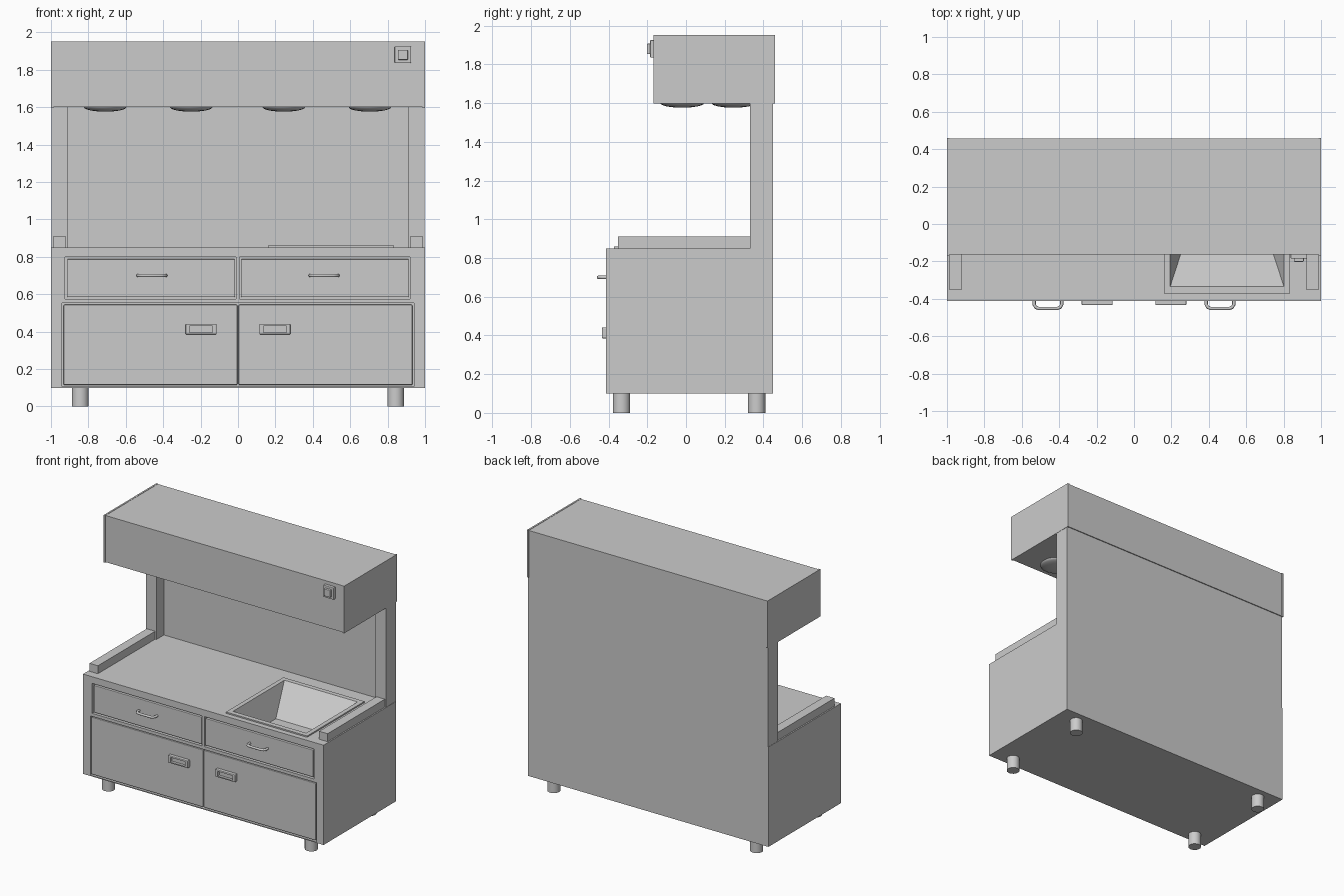
import bpy, bmesh, math
from mathutils import Vector

if "Cube" in bpy.data.objects:
    bpy.data.objects.remove(bpy.data.objects["Cube"])


def add_mesh(name, bm):
    bmesh.ops.recalc_face_normals(bm, faces=bm.faces)
    me = bpy.data.meshes.new(name)
    bm.to_mesh(me)
    bm.free()
    ob = bpy.data.objects.new(name, me)
    bpy.context.collection.objects.link(ob)
    return ob


def box(name, x0, x1, y0, y1, z0, z1, bevel=0.0, inset=(0, 0)):
    """Box from limits; inset tapers the bottom face in x and y."""
    bm = bmesh.new()
    bmesh.ops.create_cube(bm, size=1)
    for v in bm.verts:
        low = v.co.z < 0
        ix, iy = inset if low else (0, 0)
        v.co = Vector((x0 + ix if v.co.x < 0 else x1 - ix,
                       y0 + iy if v.co.y < 0 else y1 - iy,
                       z0 if low else z1))
    if bevel:
        bmesh.ops.bevel(bm, geom=bm.edges[:], offset=bevel, segments=2,
                        profile=0.5, affect='EDGES')
    return add_mesh(name, bm)


def cut(ob, cutter):
    cutter.hide_render = True
    m = ob.modifiers.new("cut", 'BOOLEAN')
    m.operation = 'DIFFERENCE'
    m.solver = 'EXACT'
    m.object = cutter
    bpy.context.view_layer.objects.active = ob
    bpy.ops.object.modifier_apply(modifier=m.name)


def discard(ob):
    bpy.data.objects.remove(ob, do_unlink=True)


def smooth(ob):
    bpy.ops.object.select_all(action='DESELECT')
    ob.select_set(True)
    bpy.context.view_layer.objects.active = ob
    bpy.ops.object.shade_smooth_by_angle(angle=math.radians(35))


# Cabinet body with pockets for the fronts and a well for the sink
body = box("cabinet_body", -1, 1, -0.412, 0.45, 0.10, 0.85)
for p in [(-0.925, -0.012, 0.575, 0.80), (0.008, 0.92, 0.575, 0.80),
          (-0.94, 0.94, 0.107, 0.552)]:
    c = box("pocket_cutter", p[0], p[1], -0.5, -0.385, p[2], p[3])
    cut(body, c)
    discard(c)
rim = box("sink_rim", 0.16, 0.835, -0.372, 0.31, 0.845, 0.86)
well = box("sink_cutter", 0.19, 0.805, -0.345, 0.285, 0.66, 0.87, inset=(0.065, 0.2))
cut(body, well)
cut(rim, well)
discard(well)

# Drawer and door fronts with their handles
for s, side in ((-1, "left"), (1, "right")):
    d0, d1 = sorted((s * 0.016, s * 0.912))
    box(side + "_drawer_front", d0, d1, -0.41, -0.36, 0.585, 0.788, 0.004)
    d0, d1 = sorted((s * 0.004, s * 0.932))
    box(side + "_door", d0, d1, -0.41, -0.36, 0.115, 0.544, 0.004)

    cu = bpy.data.curves.new(side + "_drawer_handle", 'CURVE')
    cu.dimensions = '3D'
    cu.bevel_depth = 0.009
    cu.bevel_resolution = 3
    sp = cu.splines.new('POLY')
    path = [(-0.074, -0.40), (-0.074, -0.43), (-0.066, -0.445), (-0.05, -0.452)]
    path += [(-x, y) for x, y in reversed(path)]
    sp.points.add(len(path) - 1)
    for pt, (x, y) in zip(sp.points, path):
        pt.co = (s * 0.46 + x, y, 0.70, 1)
    cu.use_fill_caps = True
    ob = bpy.data.objects.new(side + "_drawer_handle", cu)
    bpy.context.collection.objects.link(ob)

    hx = s * 0.197
    h = box(side + "_door_handle", hx - 0.083, hx + 0.083, -0.434, -0.40, 0.385, 0.442, 0.005)
    c = box("handle_cutter", hx - 0.062, hx + 0.062, -0.5, -0.414, 0.395, 0.43)
    cut(h, c)
    discard(c)

    # Side rail on the counter and the back post
    a, b = sorted((s * 0.92, s * 0.99))
    box(side + "_counter_rail", a, b, -0.35, 0.335, 0.85, 0.91)
    a, b = sorted((s * 0.91, s * 0.998))
    box(side + "_back_post", a, b, 0.33, 0.45, 0.85, 1.605)

    # Hood end plate
    a, b = sorted((s * 0.987, s * 1.0))
    box(side + "_hood_end_plate", a, b, -0.168, 0.46, 1.597, 1.952)

    # Feet
    for y in (-0.333, 0.365):
        bm = bmesh.new()
        bmesh.ops.create_cone(bm, cap_ends=True, segments=24, radius1=0.045,
                              radius2=0.045, depth=0.105)
        bmesh.ops.translate(bm, verts=bm.verts, vec=(s * 0.843, y, 0.0525))
        smooth(add_mesh(side + "_foot", bm))

# Back panel and hood
box("back_panel", -0.915, 0.915, 0.42, 0.45, 0.85, 1.605)
box("hood", -0.99, 0.99, -0.163, 0.457, 1.60, 1.95)

# Shallow dome lamps under the hood
for x in (-0.71, -0.25, 0.245, 0.705):
    for y in (-0.02, 0.245):
        bm = bmesh.new()
        bmesh.ops.create_uvsphere(bm, u_segments=28, v_segments=12, radius=1)
        for v in bm.verts:
            v.co = Vector((x + v.co.x * 0.113, y + v.co.y * 0.113, 1.6 + v.co.z * 0.024))
        smooth(add_mesh("hood_lamp", bm))

# Hood switch: plate with sunken surround and a button
plate = box("switch_plate", 0.838, 0.925, -0.185, -0.16, 1.835, 1.925, 0.004)
box("switch_button", 0.855, 0.908, -0.202, -0.18, 1.853, 1.907, 0.004)
